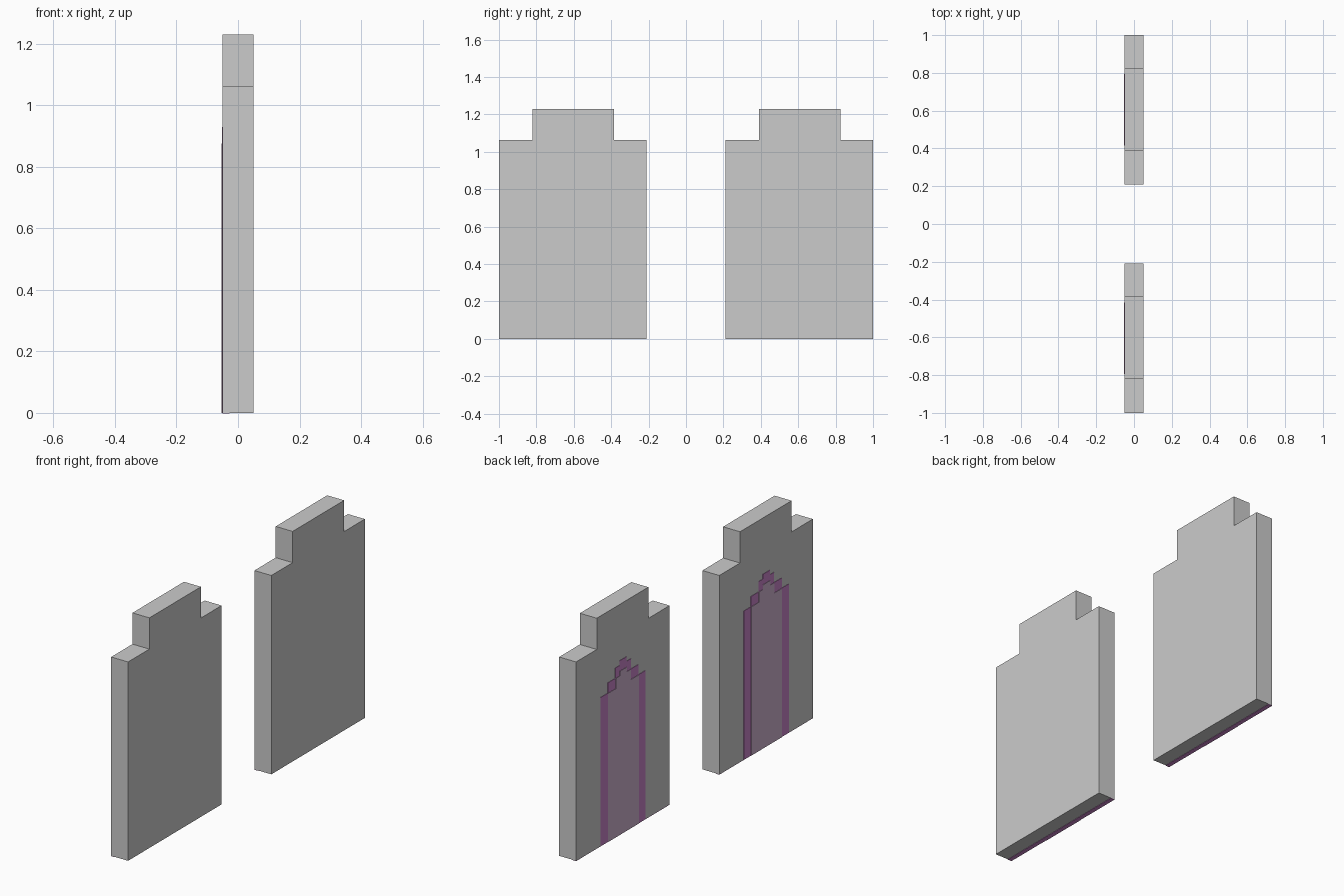
import bpy, bmesh

if "Cube" in bpy.data.objects:
    bpy.data.objects.remove(bpy.data.objects["Cube"])


def material(name, rgb):
    m = bpy.data.materials.new(name)
    m.diffuse_color = (*rgb, 1)
    m.use_nodes = True
    m.node_tree.nodes["Principled BSDF"].inputs["Base Color"].default_value = m.diffuse_color
    return m


STONE = material("stone grey", (0.6, 0.6, 0.6))
PURPLE = material("purple frame", (0.58, 0.23, 0.58))
MAUVE = material("mauve panel", (0.62, 0.44, 0.62))


def extrude_profile(name, points, x0, x1, mat):
    """Extrude a (y, z) outline along x."""
    bm = bmesh.new()
    face = bm.faces.new([bm.verts.new((x0, y, z)) for y, z in points])
    ext = bmesh.ops.extrude_face_region(bm, geom=[face])
    verts = [v for v in ext["geom"] if isinstance(v, bmesh.types.BMVert)]
    bmesh.ops.translate(bm, verts=verts, vec=(x1 - x0, 0, 0))
    bmesh.ops.recalc_face_normals(bm, faces=bm.faces)
    mesh = bpy.data.meshes.new(name)
    bm.to_mesh(mesh)
    bm.free()
    mesh.materials.append(mat)
    ob = bpy.data.objects.new(name, mesh)
    bpy.context.collection.objects.link(ob)
    return ob


def stepped_arch(cy, steps):
    """Mirrored blocky arch from (half width, height) steps, widest first."""
    half = [(steps[0][0], 0.0)]
    for i, (w, h) in enumerate(steps):
        if i:
            half.append((w, steps[i - 1][1]))
        half.append((w, h))
    return [(cy + w, z) for w, z in half] + [(cy - w, z) for w, z in reversed(half)]


OUTER = [(0.19, 0.795), (0.13, 0.85), (0.065, 0.905), (0.03, 0.93)]
INNER = [(0.13, 0.795), (0.065, 0.85), (0.03, 0.875)]

for side, y in (("near", -1.0), ("far", 0.21)):
    # Slab with a raised, narrower top
    extrude_profile(side + "_slab", [
        (y, 0), (y + 0.79, 0), (y + 0.79, 1.063), (y + 0.615, 1.063),
        (y + 0.615, 1.23), (y + 0.18, 1.23), (y + 0.18, 1.063), (y, 1.063)],
        -0.05, 0.05, STONE)
    # Painted arched window on the left face
    cy = y + 0.395
    extrude_profile(side + "_window_frame", stepped_arch(cy, OUTER), -0.052, -0.049, PURPLE)
    extrude_profile(side + "_window_panel", stepped_arch(cy, INNER), -0.054, -0.049, MAUVE)
    # Thin purple strip along the lower edge of the underside
    extrude_profile(side + "_base_strip", [
        (y, -0.002), (y + 0.79, -0.002), (y + 0.79, 0.001), (y, 0.001)],
        -0.05, -0.027, PURPLE)
